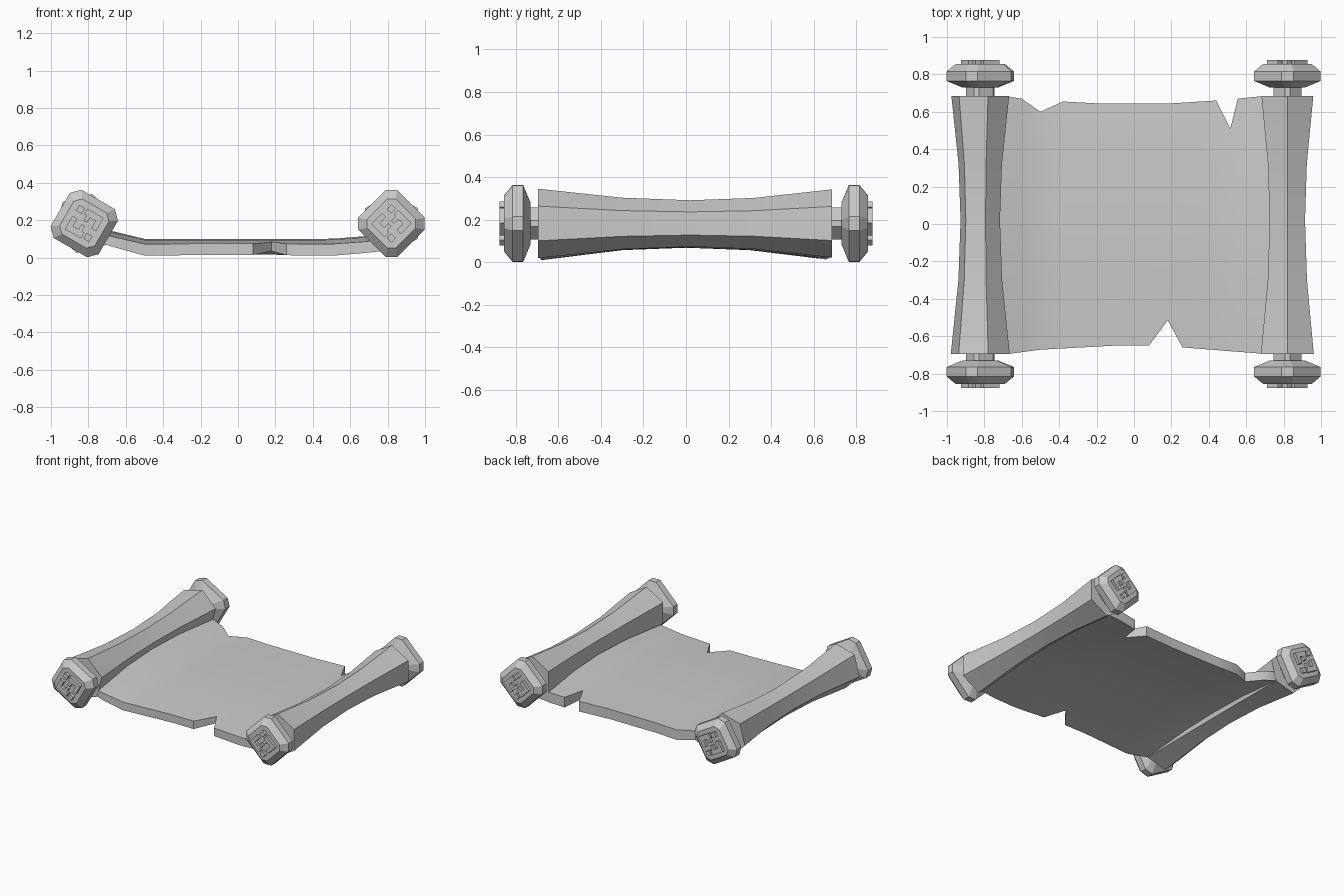
import bpy
import bmesh
from math import cos, sin, radians, tau

if "Cube" in bpy.data.objects:
    bpy.data.objects.remove(bpy.data.objects["Cube"], do_unlink=True)

ROD_Z = 0.182


def finish(name, bm, smooth=False):
    bmesh.ops.recalc_face_normals(bm, faces=bm.faces)
    mesh = bpy.data.meshes.new(name)
    bm.to_mesh(mesh)
    bm.free()
    obj = bpy.data.objects.new(name, mesh)
    bpy.context.collection.objects.link(obj)
    if smooth:
        bpy.ops.object.select_all(action="DESELECT")
        bpy.context.view_layer.objects.active = obj
        obj.select_set(True)
        bpy.ops.object.shade_smooth_by_angle(angle=radians(28))
    return obj


def spin(u, w, angle):
    return u * cos(angle) - w * sin(angle), u * sin(angle) + w * cos(angle)


def loft(name, outline, sections, cx, angle, smooth=False):
    """Skin a unit outline through (y, radius) sections along y."""
    bm = bmesh.new()
    rings = []
    for y, r in sections:
        ring = []
        for u, w in outline:
            x, z = spin(u * r, w * r, angle)
            ring.append(bm.verts.new((cx + x, y, ROD_Z + z)))
        rings.append(ring)
    n = len(outline)
    for a, b in zip(rings, rings[1:]):
        for i in range(n):
            j = (i + 1) % n
            bm.faces.new((a[i], a[j], b[j], b[i]))
    bm.faces.new(rings[0])
    bm.faces.new(rings[-1])
    return finish(name, bm, smooth)


def interp(points, x):
    for (x0, y0), (x1, y1) in zip(points, points[1:]):
        if x <= x1:
            return y0 + (y1 - y0) * (x - x0) / (x1 - x0)
    return points[-1][1]


HEXAGON = [(cos(tau * i / 6), sin(tau * i / 6)) for i in range(6)]

# Square with its four corners cut off
CUT = 0.18
CUT_SQUARE = []
for k in range(4):
    for side in (-CUT, CUT):
        CUT_SQUARE.append(spin(1, side, k * tau / 4))

ROLL = [(-0.695, 0.163), (-0.3, 0.121), (0.02, 0.109), (0.32, 0.12), (0.685, 0.16)]
NECK = [(0.67, 0.075), (0.74, 0.075)]
CAP = [(0.73, 0.095), (0.765, 0.178), (0.815, 0.178), (0.855, 0.13)]

# Half of the fret ornament: centre and size of each raised bar
FRET = [(-0.06, 0.025, 0.035, 0.10), (-0.02, 0.06, 0.05, 0.03),
        (-0.03, 0, 0.04, 0.022), (0.055, 0.055, 0.035, 0.035)]


def ornament(name, cx, angle, end):
    bm = bmesh.new()
    for turn in (1, -1):
        for u, w, su, sw in FRET:
            made = bmesh.ops.create_cube(bm, size=1)["verts"]
            for v in made:
                x, z = spin(turn * u + v.co.x * su, turn * w + v.co.z * sw, angle)
                v.co = (cx + x, end * (0.86 + v.co.y * 0.034), ROD_Z + z)
    finish(name, bm)


# Rolled ends, each with a neck, a cap and an ornament at front and back
for side, cx, roll_turn, cap_turn in (("left", 0.82, 30, 0), ("right", -0.822, 15, 15)):
    loft(side + "_roll", HEXAGON, ROLL, cx, radians(roll_turn), True)
    for end_name, end in (("front", -1), ("back", 1)):
        label = f"{side}_{end_name}_"
        for part, profile in (("neck", NECK), ("cap", CAP)):
            sections = [(end * y, r) for y, r in profile]
            loft(label + part, CUT_SQUARE, sections, cx, radians(cap_turn))
        ornament(label + "ornament", cx, radians(cap_turn + 45), end)

# Torn front and back edges of the sheet
FRONT = [(-0.8, -0.69), (-0.66, -0.693), (-0.5, -0.672), (-0.1, -0.65), (0.08, -0.65),
         (0.18, -0.515), (0.26, -0.66), (0.68, -0.693), (0.82, -0.69)]
BACK = [(-0.8, 0.68), (-0.68, 0.683), (-0.6, 0.67), (-0.5, 0.6), (-0.38, 0.655),
        (-0.2, 0.645), (0.2, 0.645), (0.44, 0.66), (0.515, 0.51), (0.555, 0.67),
        (0.68, 0.683), (0.82, 0.68)]


def sheet_heights(x, y):
    lift = 0.3 * max(0, -0.5 - x) + 0.1 * max(0, x - 0.5)
    bow = (y / 0.67) ** 2
    sag = 0.027 if y < 0 else 0.01
    return 0.068 - 0.057 * bow + lift, 0.1 - sag * bow + lift * 0.8


# Bowed sheet between the rolls
bm = bmesh.new()
columns = sorted({x for x, y in FRONT + BACK})
grid = []
for x in columns:
    rows = [interp(FRONT, x), -0.3, 0, 0.3, interp(BACK, x)]
    grid.append([[bm.verts.new((x, y, z)) for z in sheet_heights(x, y)] for y in rows])
for a, b in zip(grid, grid[1:]):
    for layer in (0, 1):
        for j in range(4):
            bm.faces.new((a[j][layer], b[j][layer], b[j + 1][layer], a[j + 1][layer]))
    for j in (0, 4):
        bm.faces.new((a[j][0], b[j][0], b[j][1], a[j][1]))
for column in (grid[0], grid[-1]):
    for p, q in zip(column, column[1:]):
        bm.faces.new((p[0], q[0], q[1], p[1]))
finish("sheet", bm, True)
